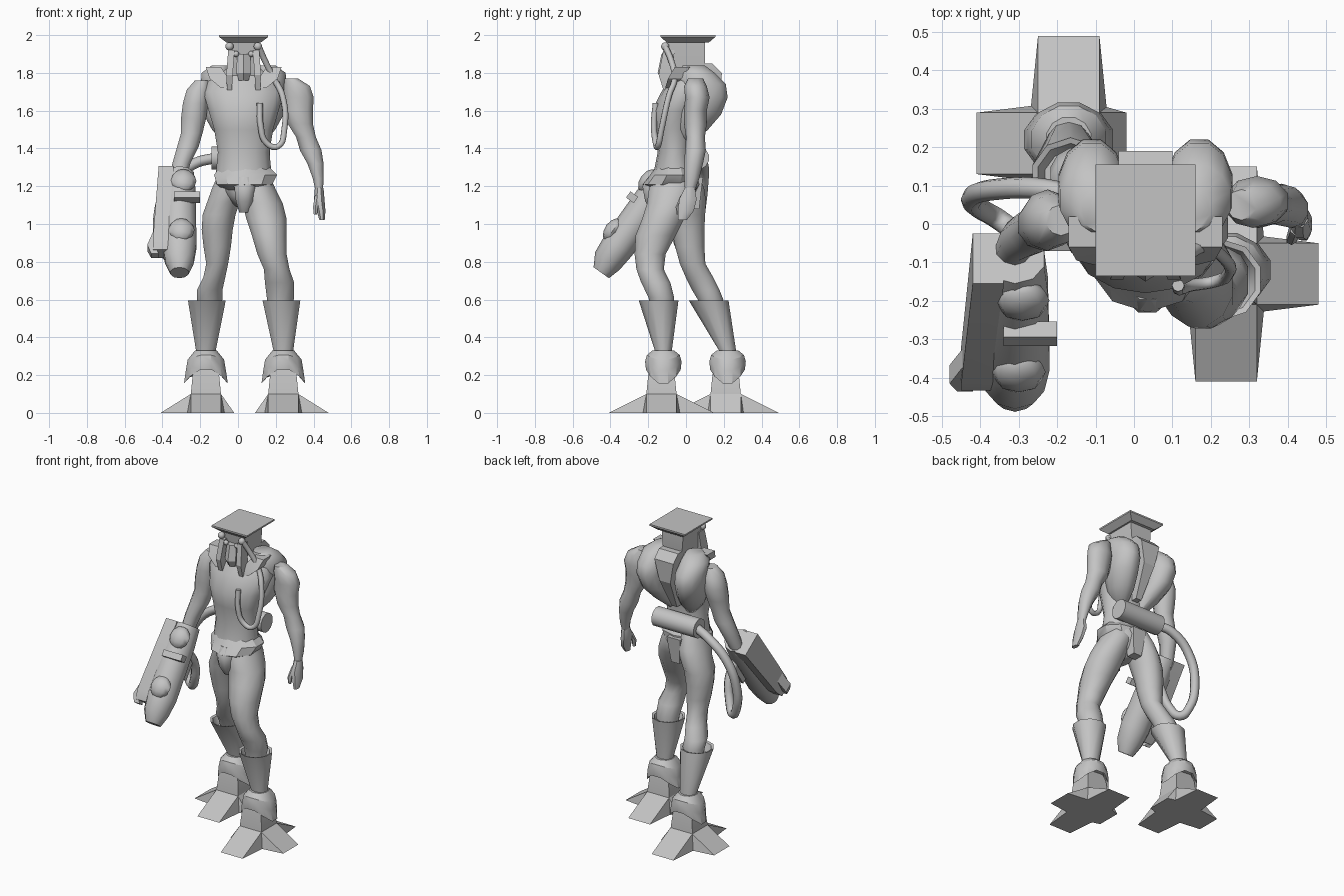
import bpy
import bmesh
from math import sin, cos, pi, radians, sqrt
from mathutils import Vector, Matrix

default_cube = bpy.data.objects.get("Cube")
if default_cube:
    bpy.data.objects.remove(default_cube)

CM = 0.01  # all part sizes are given in hundredths of a unit

grey = bpy.data.materials.new("plain grey")
grey.use_nodes = True
grey.diffuse_color = (0.55, 0.55, 0.55, 1)
grey.node_tree.nodes["Principled BSDF"].inputs["Base Color"].default_value = grey.diffuse_color


def finish(name, bm, angle=45):
    """Turn a bmesh into a named, shaded object."""
    bmesh.ops.recalc_face_normals(bm, faces=bm.faces)
    mesh = bpy.data.meshes.new(name)
    bm.to_mesh(mesh)
    bm.free()
    mesh.materials.append(grey)
    part = bpy.data.objects.new(name, mesh)
    bpy.context.collection.objects.link(part)
    bpy.ops.object.select_all(action="DESELECT")
    part.select_set(True)
    bpy.context.view_layer.objects.active = part
    bpy.ops.object.shade_smooth_by_angle(angle=radians(angle))
    return part


def loft(name, sections, sides=12, angle=50, arch=0):
    """Skin stacked sections (x, y, z, half width, half depth); four sides make a box."""
    bm = bmesh.new()
    rings = []
    stretch = sqrt(2) if sides == 4 else 1
    for x, y, z, wide, deep in sections:
        ring = []
        for i in range(sides):
            a = 2 * pi * (i + 0.5) / sides
            lift = arch * sin(a) ** 2 * len(rings) / len(sections)
            ring.append(bm.verts.new(Vector((x + wide * stretch * cos(a),
                                             y + deep * stretch * sin(a), z + lift)) * CM))
        rings.append(ring)
    for low, high in zip(rings, rings[1:]):
        for i in range(sides):
            j = (i + 1) % sides
            bm.faces.new((low[i], low[j], high[j], high[i]))
    bm.faces.new(rings[0])
    bm.faces.new(rings[-1])
    return finish(name, bm, angle)


def box(name, centre, half):
    x, y, z = centre
    return loft(name, [(x, y, z - half[2], half[0], half[1]),
                       (x, y, z + half[2], half[0], half[1])], 4, 20)


def ball(name, centre, radii, segments=12):
    bm = bmesh.new()
    bmesh.ops.create_uvsphere(bm, u_segments=segments, v_segments=segments // 2 + 2, radius=CM)
    bmesh.ops.transform(bm, matrix=Matrix.Translation(Vector(centre) * CM)
                        @ Matrix.Diagonal((*radii, 1)), verts=bm.verts)
    return finish(name, bm, 50)


def tube(name, points, radius):
    curve = bpy.data.curves.new(name, "CURVE")
    curve.dimensions = "3D"
    curve.bevel_depth = radius * CM
    curve.bevel_resolution = 2
    curve.resolution_u = 5
    curve.use_fill_caps = True
    spline = curve.splines.new("BEZIER")
    spline.bezier_points.add(len(points) - 1)
    for knot, point in zip(spline.bezier_points, points):
        knot.co = Vector(point) * CM
        knot.handle_left_type = knot.handle_right_type = "AUTO"
    curve.materials.append(grey)
    part = bpy.data.objects.new(name, curve)
    bpy.context.collection.objects.link(part)
    return part


def toe(name, centre, turn, length):
    """A wedge that falls from the foot block to a flat tip."""
    bm = bmesh.new()
    root, tip = 8, length
    shape = [(root, -10, 0), (root, 10, 0), (root, 8, 10), (root, -8, 10), (tip, -8, 0), (tip, 8, 0)]
    v = [bm.verts.new(Vector(p) * CM) for p in shape]
    for f in [(0, 1, 2, 3), (0, 4, 5, 1), (3, 2, 5, 4), (0, 3, 4), (1, 5, 2)]:
        bm.faces.new([v[i] for i in f])
    bmesh.ops.transform(bm, verts=bm.verts, matrix=Matrix.Translation(Vector(centre) * CM)
                        @ Matrix.Rotation(turn, 4, "Z"))
    return finish(name, bm, 15)


# Feet, ankle guards and boots
def foot(side, x, y, out, top_x, top_y, low_y):
    spot = (x, y, 0)
    toe(side + "_front_toe", spot, -pi / 2, 28)
    toe(side + "_back_toe", spot, pi / 2, 28)
    toe(side + "_outer_toe", spot, 0 if out > 0 else pi, 24)
    toe(side + "_inner_toe", spot, pi if out > 0 else 0, 15)
    loft(side + "_foot", [(x, y, 0, 9, 9), (x, y, 10, 8, 8), (x, y, 20, 7, 7), (x, y, 28, 4, 5)], 4, 20)
    loft(side + "_ankle_guard", [(x, low_y, 33, 6, 6), (x, low_y, 28, 10, 9),
                                 (x, low_y, 22, 11, 10), (x, low_y, 15, 12, 9.5),
                                 (x, low_y, 18, 9, 7)], 12, 30, arch=14)
    loft(side + "_boot", [(x, low_y, 29, 5.5, 4.5), (x, low_y, 33, 5.5, 4.5),
                          (top_x, top_y, 59.5, 10.5, 10.5), (top_x, top_y, 59, 9, 9),
                          (top_x, top_y, 54, 7, 7)], 10, 40)


foot("left", 24, -13, 1, 23, -14.5, -12)
foot("right", -17, 21, -1, -16.5, 12, 22)

# Legs
loft("left_leg", [(22, -13, 52, 6, 6), (22.5, -13, 61, 7.5, 7), (22, -16, 69, 8, 8),
                  (20.5, -19, 76, 7, 7.5), (18, -19, 84, 8, 8.5), (16.5, -16, 94, 9.5, 11),
                  (15, -12, 103, 11, 11.5), (13, -9, 111, 11, 12), (10, -7, 119, 10, 13),
                  (9, -5, 128, 7, 9)])
loft("right_leg", [(-16, 14, 52, 5, 5), (-15, 13, 60, 7, 7), (-15, 10.5, 65, 7, 7.5),
                   (-12.5, 7, 72, 6, 7.5), (-11, 3.5, 79, 6, 7), (-11, 2, 88, 7.5, 8),
                   (-11, 1, 97, 8.5, 9), (-10, 0, 105, 9, 10.5),
                   (-7.5, 0, 112, 9, 11), (-5, -2, 119, 9, 12), (-3, -3, 128, 7, 9)])

# Torso with belt and loin guards
loft("torso", [(3, -7, 109, 4, 7), (3, -6, 115, 10, 11), (3, -5, 121, 15, 13), (3, -6, 128, 15, 11),
               (3, -6, 138, 14, 9), (3, -6, 150, 16, 11), (3, -5, 160, 19, 13),
               (3, -1, 170, 22, 12), (3, 2, 178, 18, 10), (3, 3, 183, 9, 7)], 14)
loft("belt", [(3.5, -7, 118, 12, 11), (3.5, -8, 121, 15.5, 15), (4, -6, 126, 17.5, 13),
              (3.5, -6, 130, 14, 10)], 10, 30)
loft("codpiece", [(3.5, -14, 106, 3, 4), (3.5, -17, 112, 5, 5),
                  (3.5, -18, 120, 6, 5.5), (3.5, -16, 125, 5, 4)], 8, 50)
loft("back_flap", [(3, 4, 108, 3, 3), (3, 5, 125, 5, 4)], 4, 20)

# Back lobes and the panel between them
for side, s in (("left", 1), ("right", -1)):
    x = 3 + s * 14
    loft(side + "_back_lobe", [(3 + s * 7, -1, 142, 3, 4), (3 + s * 10, 3, 150, 7, 9),
                               (x - s, 7, 158, 8.5, 12), (x, 9.5, 167, 9, 13),
                               (x, 9, 174, 9, 12.5), (x, 6, 180, 8.5, 9.5), (x - s * 2, 4, 184, 5, 6)])
    loft(side + "_collar", [(3 + s * 10, -8, 172, 2, 3), (3 + s * 13, -6, 177, 5, 3.5),
                            (3 + s * 16, -2, 183, 4, 4)], 4, 20)
loft("back_panel", [(3, 5, 146, 2, 3), (3, 12, 166, 4, 6), (3, 13, 180, 7, 6), (3, 9, 185, 7, 5)], 4, 20)

# Head with a flat square top
loft("head", [(3, 1, 174, 5.5, 7), (3, 1, 184, 7, 9), (3, 0, 197, 8, 10)], 4, 20)
loft("flat_top", [(3, 1, 196, 9, 11), (3, 1, 199, 13, 14.5), (3, 1, 200, 13, 14.5)], 4, 20)
loft("snout", [(3, -9, 176, 3, 4), (3, -10, 180, 4.5, 5), (3, -9, 190, 4, 4)], 6, 25)
for side, s in (("left", 1), ("right", -1)):
    x = 3 + s * 7.5
    loft(side + "_tusk", [(x, -10, 171, 1.3, 2), (x, -11, 179, 1.7, 3.5), (x - s, -9, 192, 1.7, 3)], 4, 20)
    ball(side + "_brow_bulb", (x, -11, 194), (2.2, 2.2, 2.2))
    ball(side + "_eye", (3 + s * 4, -11, 190), (1.6, 1.6, 1.6))

tube("breathing_hose", [(11, -11, 194), (14, -8, 187), (19, -6, 177), (23.5, -9, 168), (24.5, -13, 150),
                        (21, -15, 141), (15, -16, 143), (12, -17, 152), (11.5, -16, 164)], 1.6)

# Arms
loft("left_arm", [(28, 5, 177, 4, 4), (31, 5, 173, 7.5, 6), (32, 6, 167, 8.5, 6.5), (32, 5, 160, 8, 6),
                  (33, 5, 153, 7, 6), (36, 5, 146, 5.5, 5), (38.5, 5, 139, 6, 5.5), (41, 4, 132, 4.5, 5),
                  (42.5, 3, 124, 3, 4), (43, 2, 117, 2, 2.5)], 10)
loft("left_hand", [(43, 2, 119, 2.5, 3), (43, 1, 113, 3, 5), (44, 0, 107, 2.5, 4.5),
                   (44.5, -2, 102, 1.5, 2.5)], 8, 40)
loft("left_thumb", [(42, -1, 115, 1.5, 2), (41, -4, 109, 1.5, 1.5), (41, -4, 105, 1, 1)], 6, 40)
loft("right_arm", [(-19, 1, 176, 4, 4), (-21, 1, 171, 6.5, 7), (-22.5, 1, 164, 7, 8), (-23.5, 0, 156, 7, 7),
                   (-24.5, -1, 148, 6, 5.5), (-26.5, -2, 141, 6, 6), (-30, -4, 132, 5, 5.5),
                   (-33, -9, 118, 4, 4)], 10)

# Arm cannon, built along its own axis and then tilted forwards and down
cannon = [
    loft("cannon_body", [(0, 0, 0, 8, 8), (0, 0, 12, 9, 9), (0, 0, 46, 9.5, 9),
                         (0, 0, 56, 8, 8), (0, -1, 63, 5, 5)], 10, 50),
    loft("cannon_side_slab", [(-7, 0, 0, 4, 8), (-9, 1, 46, 5, 6), (-10, 1, 52, 4, 4)], 4, 20),
    loft("cannon_spike", [(-12, 3, 40, 1.5, 3), (-15, 2, 49, 2, 3), (-13, 2, 54, 2, 2)], 4, 20),
    ball("upper_cannon_knob", (2, 7, 9), (7, 4.5, 7), 8),
    ball("lower_cannon_knob", (1, 7, 41), (7, 4.5, 7), 8),
    box("cannon_bracket", (4, 9, 21), (7, 2.5, 2)),
    box("cannon_handle", (3, -9, 24), (2, 3, 7)),
]
for part in cannon:
    part.location = Vector((-31, -9, 126)) * CM
    part.rotation_euler.x = radians(144.4)

# Tank across the lower back, feeding the cannon through a thick hose
tank = loft("back_tank", [(0, 0, -15, 6.3, 6.3), (0, 0, 16, 6.3, 6.3)], 12, 40)
tank.location = Vector((1, 6, 135)) * CM
tank.rotation_euler.y = pi / 2
tube("cannon_hose", [(-12, 6, 135), (-23, 9, 132), (-36, 9, 121), (-42, 7, 104), (-40, 4, 88),
                     (-35, 1, 82), (-30, -3, 88), (-27, -7, 101), (-28, -13, 111)], 2.8)
